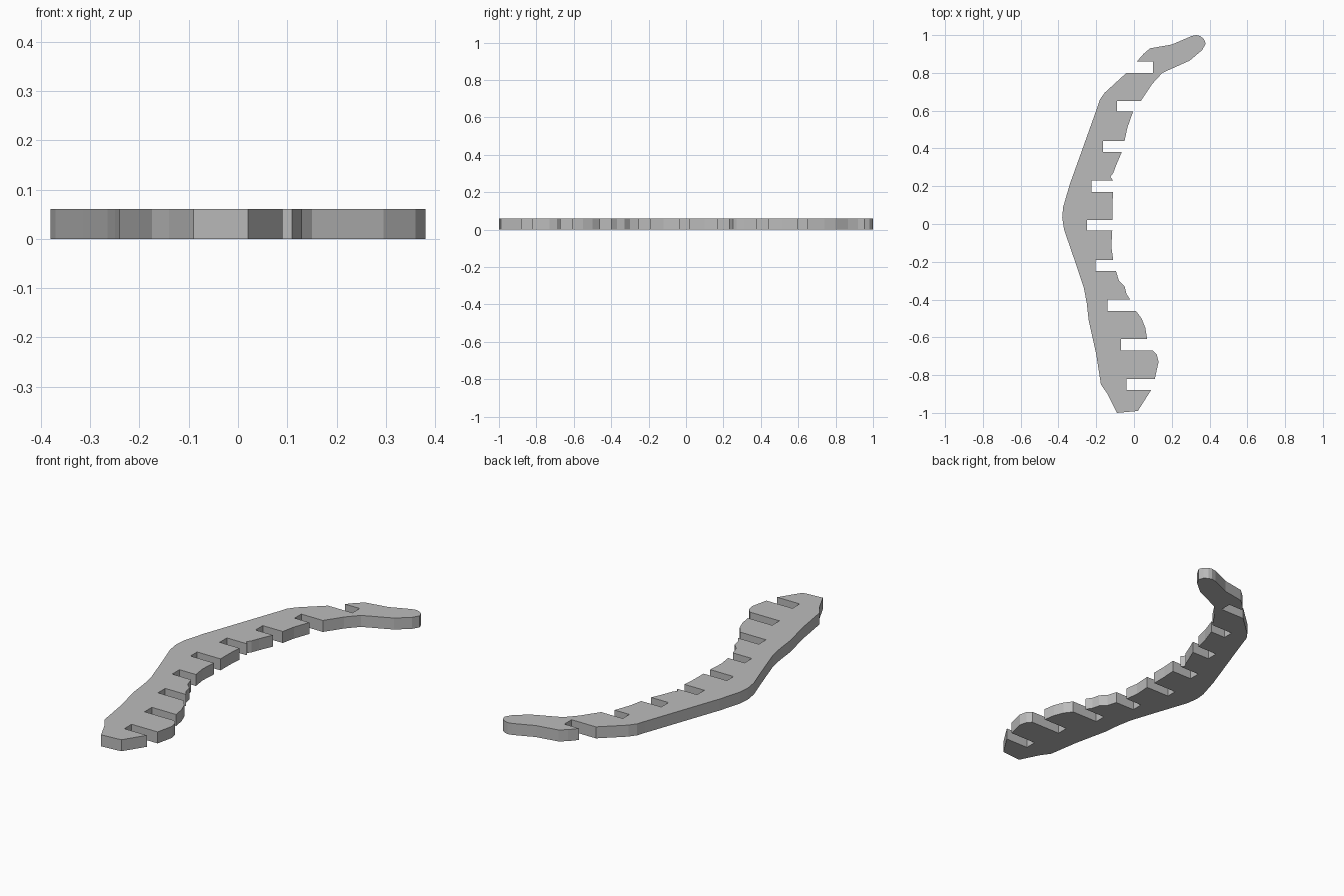
import bpy
import bmesh

THICKNESS = 0.06
UNIT = 0.01  # outline points are given in hundredths

# Inner edge from front to back: each tooth is its lip points, followed by
# the x position of the slot floor that separates it from the next tooth.
teeth = [
    ([(-9, -100), (2, -99), (9, -88)], -4),
    ([(11, -82), (13, -73), (12, -69), (10, -67)], -7),
    ([(7, -61), (6, -55), (4, -50), (1, -46)], -14),
    ([(-2, -40), (-4, -37), (-5, -33), (-8, -30), (-9.5, -25)], -20.5),
    ([(-11, -19), (-12, -12), (-11.5, -3.5)], -25),
    ([(-11.5, 2), (-11.5, 10), (-11, 17)], -22.5),
    ([(-11, 23), (-12.5, 25), (-11, 27), (-9.5, 31), (-6.5, 38)], -16.5),
    ([(-5, 44), (-3.5, 51), (-0.5, 59.5)], -9),
]

# Curled tip, running round its rounded end to the slot on the outer side
tip = [(3.5, 65), (9.5, 74), (15, 80), (29.5, 86.5), (36, 92), (38, 95.5),
       (37, 98), (35, 99.5), (33, 100), (30.5, 99.5), (20, 95), (8.5, 93),
       (5, 90), (1.5, 86)]
tip_slot_floor = 10

# Outer back edge, from the tip slot down to the front end
back = [(-4, 80), (-15.5, 69.5), (-18, 66), (-19.5, 61.5), (-27, 40.5),
        (-34, 21), (-37.5, 9), (-38, 3.5), (-37, -3), (-31.5, -19),
        (-26.5, -34), (-25, -42), (-24, -51), (-20, -69), (-17.5, -85),
        (-14, -90)]


def join_with_slots(sections, floors):
    """Chain edge sections, cutting a square slot between neighbours."""
    outline = list(sections[0])
    for floor, section in zip(floors, sections[1:]):
        outline += [(floor, outline[-1][1]), (floor, section[0][1])]
        outline += section
    return outline


def extrude_outline(name, outline, height, material):
    """Make a flat-sided plate standing on the ground from an outline."""
    bm = bmesh.new()
    verts = [bm.verts.new((x * UNIT, y * UNIT, 0)) for x, y in outline]
    base = bm.faces.new(verts)
    extruded = bmesh.ops.extrude_face_region(bm, geom=[base], use_keep_orig=True)
    raised = [v for v in extruded["geom"] if isinstance(v, bmesh.types.BMVert)]
    bmesh.ops.translate(bm, verts=raised, vec=(0, 0, height))
    bmesh.ops.recalc_face_normals(bm, faces=bm.faces)
    mesh = bpy.data.meshes.new(name)
    bm.to_mesh(mesh)
    bm.free()
    mesh.materials.append(material)
    plate = bpy.data.objects.new(name, mesh)
    bpy.context.collection.objects.link(plate)
    return plate


def flat_material(name, colour):
    material = bpy.data.materials.new(name)
    material.use_nodes = True
    material.diffuse_color = colour
    material.node_tree.nodes["Principled BSDF"].inputs["Base Color"].default_value = colour
    return material


default_cube = bpy.data.objects.get("Cube")
if default_cube:
    bpy.data.objects.remove(default_cube, do_unlink=True)

# Slotted curved rib
grey = flat_material("plain grey", (0.5, 0.5, 0.5, 1))
sections = [lips for lips, floor in teeth] + [tip, back]
floors = [floor for lips, floor in teeth] + [tip_slot_floor]
extrude_outline("slotted_rib", join_with_slots(sections, floors), THICKNESS, grey)
